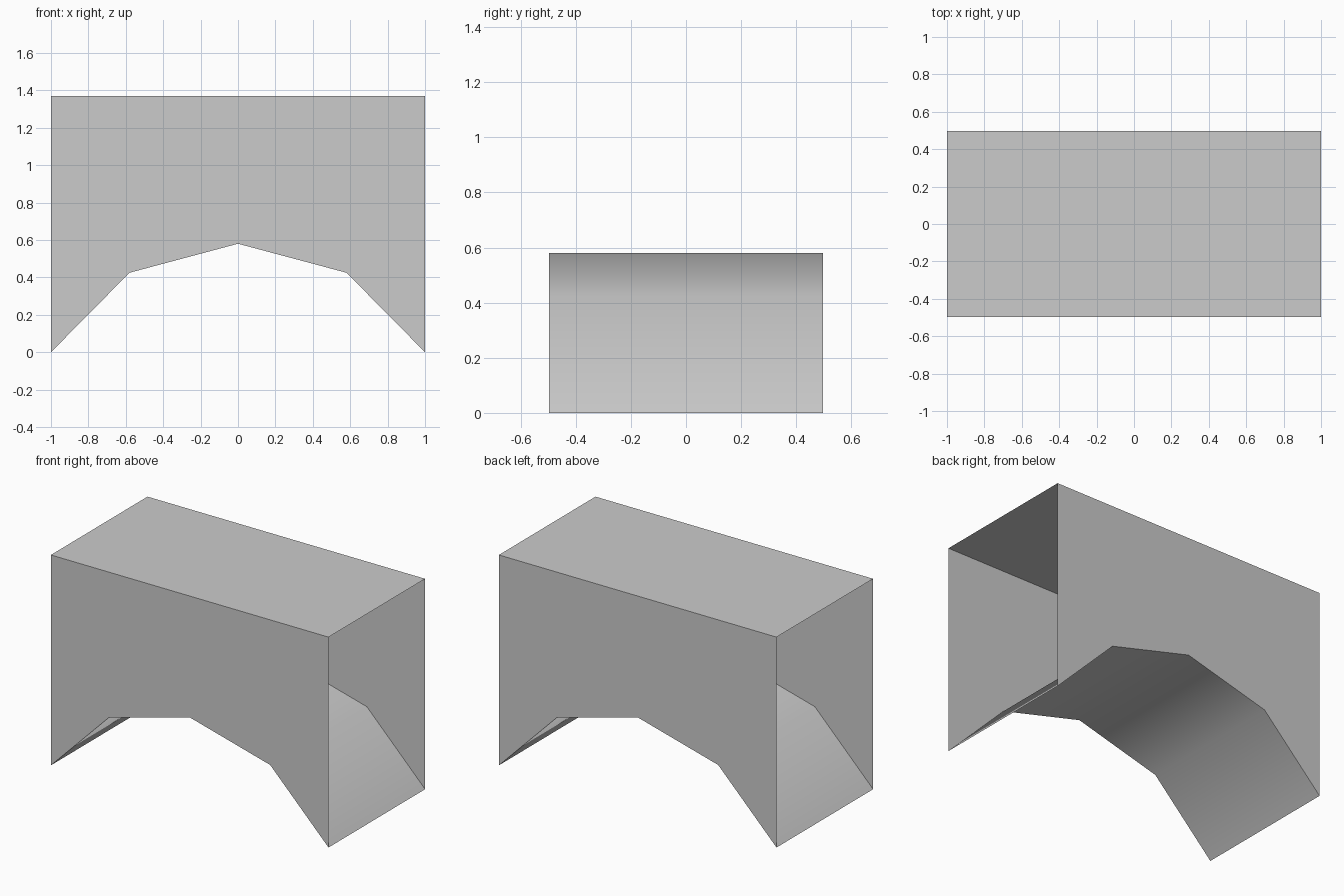
import bpy
import bmesh

cube = bpy.data.objects.get("Cube")
if cube:
    bpy.data.objects.remove(cube, do_unlink=True)

# Single plain grey
grey = bpy.data.materials.new("plain grey")
grey.use_nodes = True
colour = (0.6, 0.6, 0.6, 1)
grey.diffuse_color = colour
grey.node_tree.nodes["Principled BSDF"].inputs["Base Color"].default_value = colour

HALF_DEPTH = 0.497
TOP = 1.37
half = [(-1, 0), (-0.58, 0.425)]
ARCH = half + [(0, 0.58)] + [(-x, z) for x, z in reversed(half)]


def add_part(name, faces, smooth=False):
    """Build an open sheet from lists of corner points."""
    bm = bmesh.new()
    for corners in faces:
        face = bm.faces.new([bm.verts.new(c) for c in corners])
        face.smooth = smooth
    bmesh.ops.remove_doubles(bm, verts=bm.verts, dist=0.0001)
    mesh = bpy.data.meshes.new(name)
    bm.to_mesh(mesh)
    bm.free()
    mesh.materials.append(grey)
    obj = bpy.data.objects.new(name, mesh)
    bpy.context.collection.objects.link(obj)


def strip(a, b):
    """Quad that spans the full depth between two profile points."""
    return [(x, y, z) for (x, z), y in
            ((a, -HALF_DEPTH), (a, HALF_DEPTH), (b, HALF_DEPTH), (b, -HALF_DEPTH))]


# Front and back walls with the arch cut from their lower edge
outline = ARCH + [(1, TOP), (-1, TOP)]
add_part("front_wall", [[(x, -HALF_DEPTH, z) for x, z in outline]])
add_part("back_wall", [[(x, HALF_DEPTH, z) for x, z in reversed(outline)]])

# Flat roof; both ends stay open
add_part("roof", [strip((1, TOP), (-1, TOP))])

# Smooth shaded underside of the arch
add_part("arch_underside", [strip(a, b) for a, b in zip(ARCH, ARCH[1:])], smooth=True)
